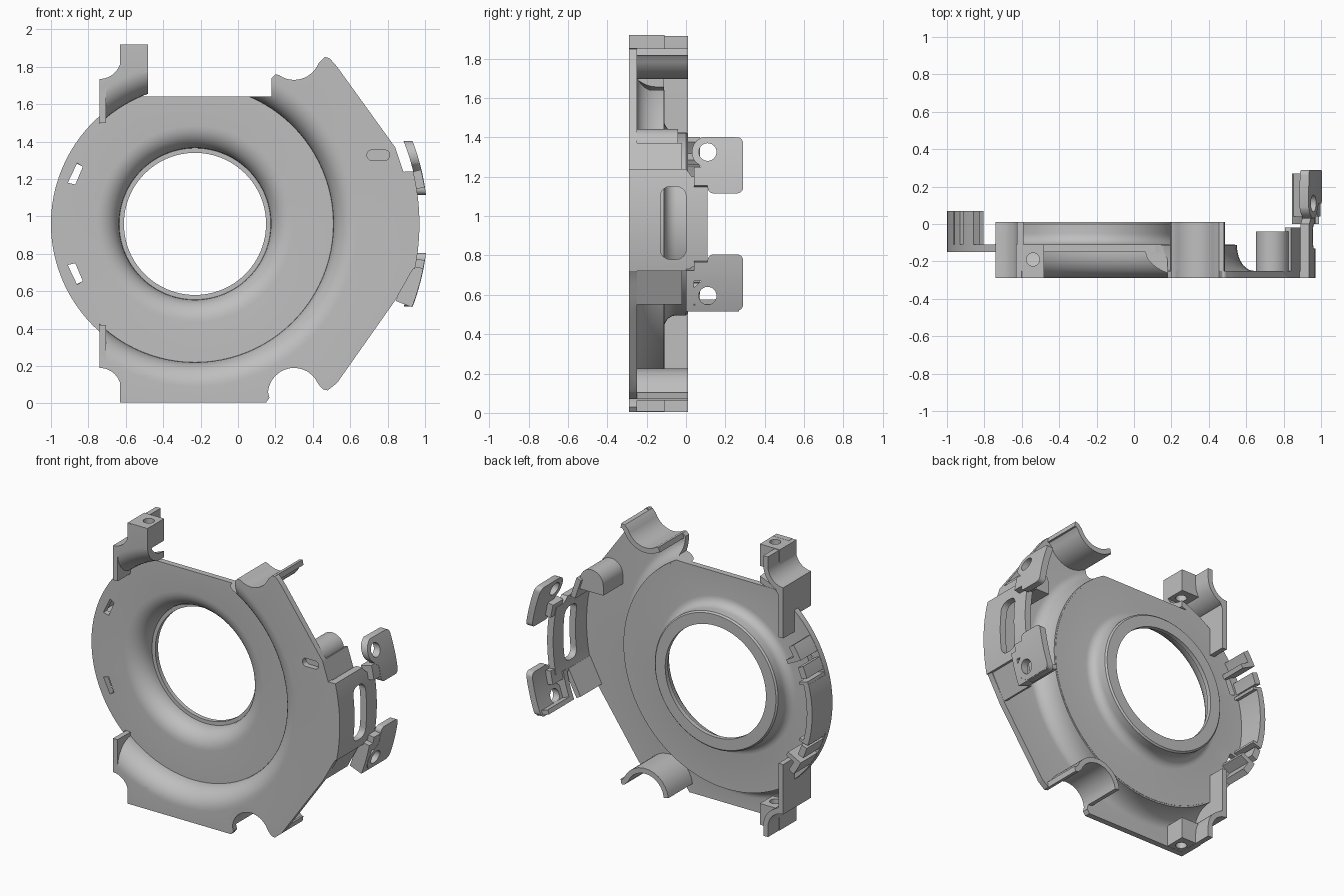
import bpy, bmesh
from math import sin, cos, pi, radians, hypot

if "Cube" in bpy.data.objects:
    bpy.data.objects.remove(bpy.data.objects["Cube"])

CX, CZ = -0.23, 0.96          # axis of the round disc
FRONT, BACK = -0.29, 0.01

grey = bpy.data.materials.new("cast grey")
grey.use_nodes = True
grey.diffuse_color = (0.52, 0.52, 0.52, 1)
grey.node_tree.nodes["Principled BSDF"].inputs["Base Color"].default_value = grey.diffuse_color


def finish(name, bm):
    bmesh.ops.recalc_face_normals(bm, faces=bm.faces)
    mesh = bpy.data.meshes.new(name)
    bm.to_mesh(mesh)
    bm.free()
    mesh.materials.append(grey)
    ob = bpy.data.objects.new(name, mesh)
    bpy.context.collection.objects.link(ob)
    return ob


def prism(name, pts, a, b, axis="y"):
    """Extrude an outline along y (points are x,z) or along x (points are y,z)."""
    bm = bmesh.new()
    place = (lambda p, d: (p[0], d, p[1])) if axis == "y" else (lambda p, d: (d, p[0], p[1]))
    lo, hi = ([bm.verts.new(place(p, d)) for p in pts] for d in (a, b))
    bm.faces.new(lo)
    bm.faces.new(hi)
    n = len(pts)
    for i in range(n):
        j = (i + 1) % n
        bm.faces.new((lo[i], lo[j], hi[j], hi[i]))
    return finish(name, bm)


def revolve(name, profile, a0=0, a1=360, steps=96):
    """Turn a closed (radius, y) profile about the disc axis."""
    full = a1 - a0 >= 360
    bm = bmesh.new()
    rings = []
    for i in range(steps if full else steps + 1):
        t = radians(a0 + (a1 - a0) * i / steps)
        rings.append([bm.verts.new((CX + r * cos(t), y, CZ + r * sin(t))) for r, y in profile])
    n = len(profile)
    for i in range(steps):
        p, q = rings[i], rings[(i + 1) % len(rings)]
        for k in range(n):
            m = (k + 1) % n
            bm.faces.new((p[k], p[m], q[m], q[k]))
    if not full:
        bm.faces.new(rings[0])
        bm.faces.new(rings[-1])
    return finish(name, bm)


def band(name, r0, r1, y0, y1, a0, a1, steps=16):
    return revolve(name, [(r0, y0), (r1, y0), (r1, y1), (r0, y1)], a0, a1, steps)


def arc(cx, cz, r, a0, a1, n=12):
    return [(cx + r * cos(radians(a0 + (a1 - a0) * i / n)),
             cz + r * sin(radians(a0 + (a1 - a0) * i / n))) for i in range(n + 1)]


def ribbon(name, path, thick, y0, y1):
    """Upright sheet along a path, thickened to the left of its direction."""
    off = []
    for i, (x, z) in enumerate(path):
        p, q = path[max(i - 1, 0)], path[min(i + 1, len(path) - 1)]
        dx, dz = q[0] - p[0], q[1] - p[1]
        d = hypot(dx, dz)
        off.append((x - dz / d * thick, z + dx / d * thick))
    return prism(name, path + off[::-1], y0, y1)


def round_rect(u0, u1, v0, v1, r):
    return (arc(u1 - r, v1 - r, r, 0, 90, 6) + arc(u0 + r, v1 - r, r, 90, 180, 6)
            + arc(u0 + r, v0 + r, r, 180, 270, 6) + arc(u1 - r, v0 + r, r, 270, 360, 6))


def boolean(ob, tool, mode="DIFFERENCE"):
    mod = ob.modifiers.new("cut", "BOOLEAN")
    mod.object, mod.operation, mod.solver = tool, mode, "EXACT"
    bpy.context.view_layer.objects.active = ob
    bpy.ops.object.modifier_apply(modifier=mod.name)
    bpy.data.objects.remove(tool)
    return ob


def flip(pts):
    return [(x, 2 * CZ - z) for x, z in pts]


# Recessed disc with drawn collar round the bore
profile = [(0.77, -0.15)]
profile += [(0.525 - 0.12 * sin(t), -0.03 - 0.12 * cos(t)) for t in (pi * i / 16 for i in range(9))]
profile += [(0.405, -0.02), (0.38, -0.02), (0.38, BACK), (0.455, BACK), (0.465, 0.0)]
profile += [(0.525 - 0.06 * cos(t), -0.05 - 0.06 * sin(t)) for t in (pi * i / 12 for i in range(7))]
profile += [(0.77, -0.11)]
disc = revolve("recessed_disc", profile)
boolean(disc, prism("cutter", [(-2, 1.64), (2, 1.64), (2, 3), (-2, 3)], -1, 1))
slot = [(-0.86, 1.285), (-0.83, 1.265), (-0.87, 1.17), (-0.91, 1.18)]
for s in (slot, flip(slot)):
    boolean(disc, prism("cutter", s, -1, 1))

# Front flange: rounded step turned about the axis, trimmed to the outline
quarter = [pi * i / 20 for i in range(11)]
step = [(0.87 - 0.13 * cos(t), -0.15 - 0.14 * sin(t)) for t in quarter]
step += [(1.7, FRONT), (1.7, -0.25)]
step += [(0.87 - 0.09 * cos(t), -0.112 - 0.138 * sin(t)) for t in quarter[::-1]]
step += [(0.74, -0.112)]
low_notch = arc(-0.74, 0.075, 0.115, 90, 0)
high_notch = arc(-0.74, 1.85, 0.115, 0, -90)
low_saddle = arc(0.30, 0.05, 0.14, 175, 22)
high_saddle = arc(0.30, 1.87, 0.14, -22, -125)
outline = [(-0.74, 0.6)] + low_notch
outline += [(-0.625, 0.02), (-0.605, 0.005), (0.15, 0.005), (0.168, 0.03)] + low_saddle
outline += [(0.455, 0.075), (0.48, 0.07), (0.53, 0.11), (0.84, 0.55), (0.93, 0.71)]
outline += arc(CX, CZ, 1.2, -11, 13)
outline += [(0.88, 1.24), (0.84, 1.37), (0.53, 1.80), (0.49, 1.845), (0.465, 1.853)]
outline += high_saddle + [(0.20, 1.76), (0.18, 1.74), (0.18, 1.64), (-0.48, 1.64)]
outline += [(-0.48, 1.92), (-0.60, 1.92), (-0.625, 1.895)] + high_notch
flange = revolve("front_flange", step)
boolean(flange, prism("cutter", outline, -1, 1), "INTERSECT")

# Notch walls, saddles and screw bosses at the corners
ribbon("lower_notch_wall", [(-0.74, 0.42), (-0.74, 0.25)] + low_notch + [(-0.625, 0.005)],
       0.035, FRONT, BACK)
ribbon("upper_notch_wall", [(-0.625, 1.915)] + high_notch + [(-0.74, 1.67), (-0.74, 1.50)],
       0.035, FRONT, BACK)
for name, z0, z1 in (("lower_side_wall", 0.41, 0.53), ("upper_side_wall", 1.39, 1.51)):
    ribbon(name, [(-0.74, z1), (-0.74, z0)], 0.035, -0.13, BACK)
ribbon("lower_saddle", low_saddle + [(0.455, 0.075), (0.48, 0.07)], 0.035, FRONT, BACK)
ribbon("upper_saddle", [(0.48, 1.85), (0.455, 1.845)] + high_saddle + [(0.20, 1.76)],
       0.035, FRONT, BACK)
for name, z0, z1 in (("lower_boss", 0.006, 0.15), ("upper_boss", 1.77, 1.919)):
    boss = prism(name, [(-0.63, z0), (-0.48, z0), (-0.48, z1), (-0.63, z1)], FRONT + 0.001, -0.11)
    bm = bmesh.new()
    bmesh.ops.create_cone(bm, cap_ends=True, segments=24, radius1=0.035, radius2=0.035, depth=1)
    hole = finish("cutter", bm)
    hole.location = (-0.54, -0.19, z0)
    bpy.context.view_layer.update()
    boolean(boss, hole)

# Rim and clip fingers on the disc edge
band("edge_rim", 0.73, 0.77, -0.15, 0.07, 165, 195)
for name, s in (("upper", -1), ("lower", 1)):
    for part, r0, a0, a1 in (("finger", 0.725, 18, 24), ("finger_leg", 0.66, 27, 29.5),
                             ("end_tab", 0.725, 29.5, 35), ("stop_tab", 0.70, 15, 16.5)):
        lo, hi = sorted((180 + s * a0, 180 + s * a1))
        band(name + "_" + part, r0, 0.768, -0.13, 0.07, lo, hi, 6)

# Curved side bracket with its long slot
wall = [(FRONT, 0.72), (0.0, 0.72), (0.03, 0.74), (0.11, 0.74), (0.11, 1.20), (0.03, 1.20),
        (0.0, 1.24), (FRONT, 1.24)]
bracket = band("side_bracket", 1.155, 1.2, -0.5, 0.5, -25, 25, 40)
boolean(bracket, prism("cutter", wall, 0.5, 1.5, "x"), "INTERSECT")
boolean(bracket, prism("cutter", round_rect(-0.13, 0.0, 0.78, 1.15, 0.05), 0.5, 1.5, "x"))
ribbon("lower_bracket_wall", [(0.84, 0.55), (0.93, 0.72)], 0.035, FRONT, -0.02)
ribbon("upper_bracket_wall", [(0.885, 1.235), (0.84, 1.37)], 0.035, FRONT, -0.02)

# Mounting ears with bolt holes
ear = arc(0.11, 1.325, 0.08, 105, 215) + [(0.11, 1.22), (0.11, 1.15)]
ear += arc(0.14, 1.145, 0.03, 180, 270, 5) + arc(0.26, 1.145, 0.03, 270, 360, 5)
ear += arc(0.26, 1.37, 0.03, 0, 90, 5)
for name, lower in (("upper_ear", False), ("lower_ear", True)):
    shape = [(y, 2 * CZ - z) for y, z in ear] if lower else ear
    z = 0.595 if lower else 1.325
    plate = band(name, 1.2, 1.245, -0.5, 0.5, -28, 28, 40)
    boolean(plate, prism("cutter", shape, 0.5, 1.5, "x"), "INTERSECT")
    boolean(plate, prism("cutter", arc(0.11, z, 0.045, 0, 345, 23), 0.5, 1.5, "x"))
    lo, hi = (-13.5, -9) if lower else (9, 13.5)
    band(name + "_bend", 1.16, 1.243, 0.04, 0.15, lo, hi, 6)
band("lower_ear_web", 1.15, 1.243, 0.0, 0.04, -20, -11, 8)
band("lower_ear_flange", 1.15, 1.243, 0.0, 0.27, -21, -19.5, 4)

# Hooded pocket behind the small flange slot
boolean(flange, prism("cutter", round_rect(0.69, 0.81, 1.30, 1.355, 0.025), -0.4, -0.2))
prism("slot_hood", arc(0.74, 1.355, 0.088, 0, 180, 16) + [(0.652, 1.29), (0.828, 1.29)],
      -0.252, -0.04)

# Smooth the curved walls, keep the edges crisp
bpy.ops.object.select_all(action="DESELECT")
for ob in bpy.context.collection.objects:
    if ob.type == "MESH" and grey.name in ob.data.materials:
        ob.select_set(True)
        bpy.context.view_layer.objects.active = ob
bpy.ops.object.shade_smooth_by_angle(angle=radians(30))
